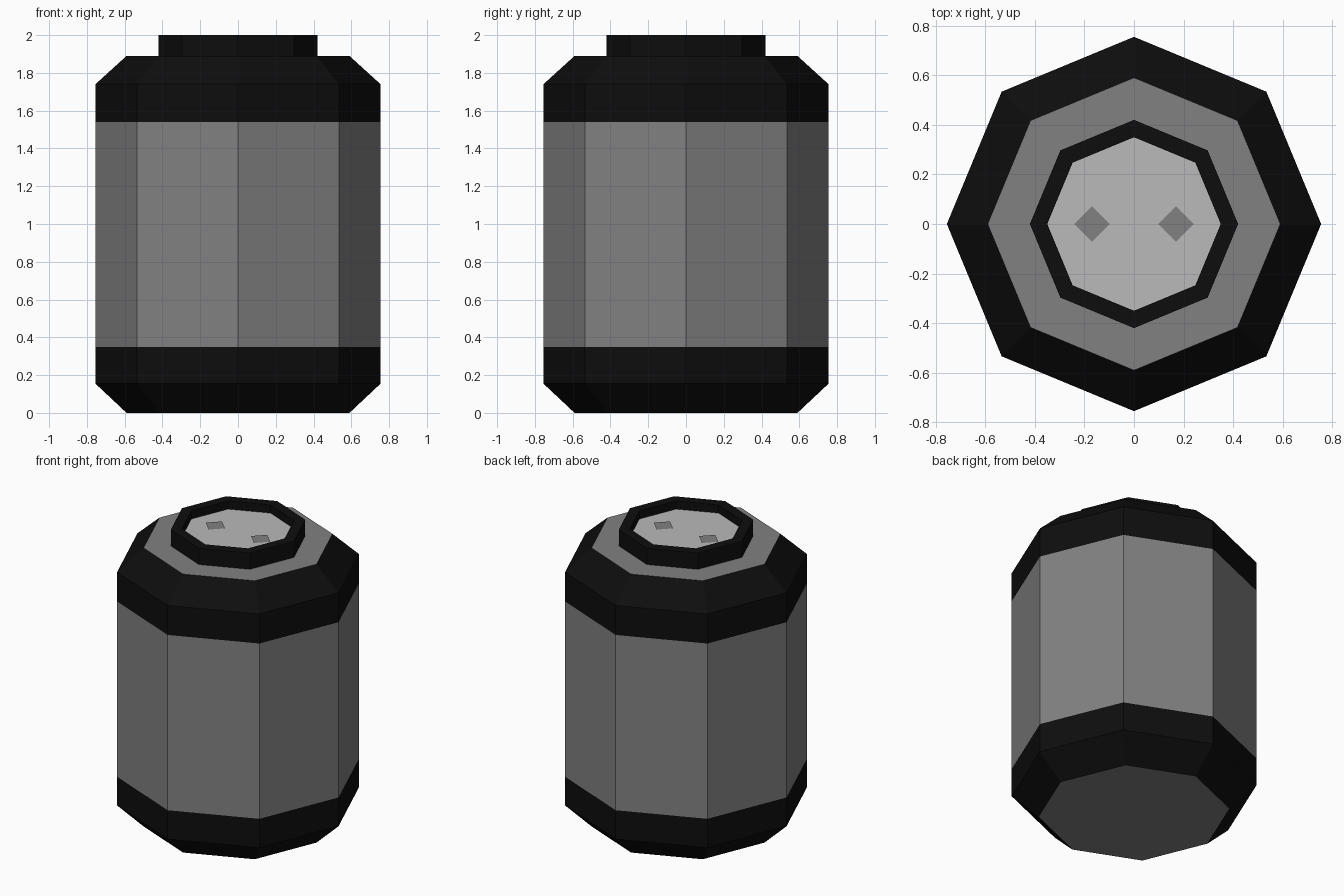
import bpy, bmesh, math

if "Cube" in bpy.data.objects:
    bpy.data.objects.remove(bpy.data.objects["Cube"])

SIDES = 8


def material(name, value):
    m = bpy.data.materials.new(name)
    m.diffuse_color = (value, value, value, 1.0)
    m.use_nodes = True
    m.node_tree.nodes["Principled BSDF"].inputs["Base Color"].default_value = m.diffuse_color
    return m


grey = material("mid grey", 0.22)
black = material("near black", 0.0042)
light = material("light grey", 0.49)


def finish(name, bm, mats):
    mesh = bpy.data.meshes.new(name)
    bm.to_mesh(mesh)
    bm.free()
    for m in mats:
        mesh.materials.append(m)
    obj = bpy.data.objects.new(name, mesh)
    bpy.context.collection.objects.link(obj)
    return obj


def lathe(name, profile, slots, mats, cap_bottom=False):
    """Eight-sided skin from (radius, z) points; one material slot per band."""
    bm = bmesh.new()
    rings = []
    for r, z in profile:
        rings.append([bm.verts.new((r * math.cos(math.tau * i / SIDES),
                                    r * math.sin(math.tau * i / SIDES), z))
                      for i in range(SIDES)])
    for low, high, slot in zip(rings, rings[1:], slots):
        for i in range(SIDES):
            j = (i + 1) % SIDES
            bm.faces.new((low[i], low[j], high[j], high[i])).material_index = slot
    if cap_bottom:
        bm.faces.new(rings[0][::-1])
    return finish(name, bm, mats)


def plate(name, radius, sides, x, z, mat):
    """Flat upward-facing polygon with one corner on the x axis."""
    bm = bmesh.new()
    bm.faces.new([bm.verts.new((x + radius * math.cos(math.tau * i / sides),
                                radius * math.sin(math.tau * i / sides), z))
                  for i in range(sides)])
    return finish(name, bm, [mat])


# Canister shell: grey base, black bottom band, grey wall, black top band, grey shoulder
lathe("canister_shell",
      [(0.59, 0), (0.755, 0.155), (0.755, 0.35), (0.755, 1.54),
       (0.755, 1.74), (0.59, 1.89), (0.42, 1.89)],
      [1, 1, 0, 1, 1, 0], [grey, black], cap_bottom=True)

# Raised collar with a recessed inside wall
lathe("collar", [(0.42, 1.89), (0.42, 2.0), (0.35, 2.0), (0.35, 1.945)],
      [0, 0, 0], [black])

# Recessed end disc and its two diamond contacts
plate("end_disc", 0.35, SIDES, 0, 1.945, light)
for side, x in (("left", -0.17), ("right", 0.17)):
    plate("contact_" + side, 0.072, 4, x, 1.949, grey)
